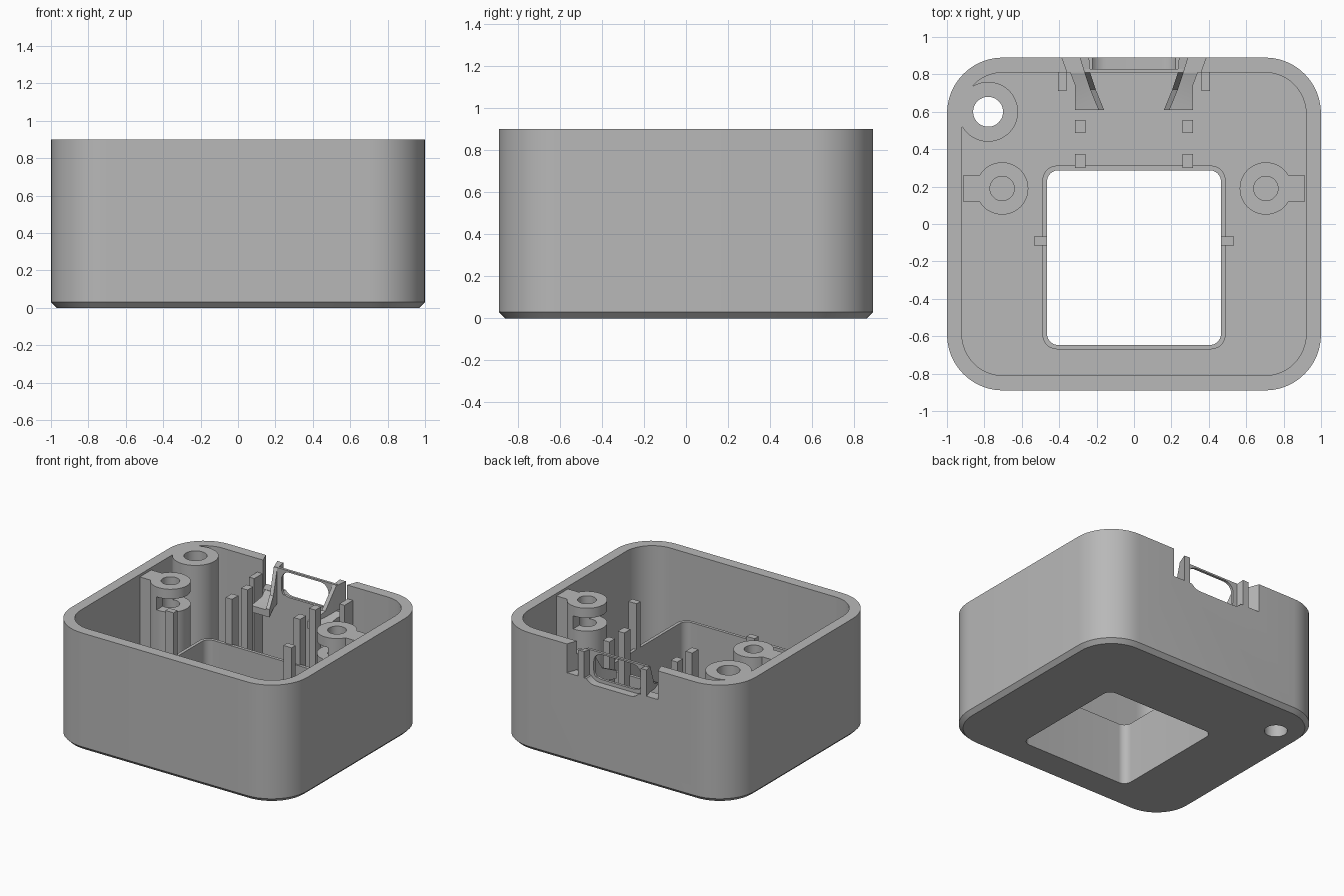
import bpy, bmesh, math
from mathutils import Matrix

if "Cube" in bpy.data.objects:
    bpy.data.objects.remove(bpy.data.objects["Cube"])

grey = bpy.data.materials.new("light grey plastic")
grey.diffuse_color = (0.48, 0.48, 0.48, 1)
grey.use_nodes = True
grey.node_tree.nodes["Principled BSDF"].inputs["Base Color"].default_value = grey.diffuse_color


def finish(name, bm):
    bmesh.ops.recalc_face_normals(bm, faces=bm.faces)
    me = bpy.data.meshes.new(name)
    bm.to_mesh(me)
    bm.free()
    me.materials.append(grey)
    ob = bpy.data.objects.new(name, me)
    bpy.context.collection.objects.link(ob)
    return ob


def round_rect(x0, x1, y0, y1, r, seg=12):
    pts = []
    for k, (cx, cy) in enumerate([(x1 - r, y1 - r), (x0 + r, y1 - r),
                                  (x0 + r, y0 + r), (x1 - r, y0 + r)]):
        for i in range(seg + 1):
            a = math.pi / 2 * (k + i / seg)
            pts.append((cx + r * math.cos(a), cy + r * math.sin(a)))
    return pts


def circle(cx, cy, r, n=48):
    return [(cx + r * math.cos(2 * math.pi * i / n),
             cy + r * math.sin(2 * math.pi * i / n)) for i in range(n)]


def prism(name, pts, z0, z1):
    """Vertical prism; z1 is one height or one per point."""
    tops = z1 if isinstance(z1, (list, tuple)) else [z1] * len(pts)
    bm = bmesh.new()
    lo = [bm.verts.new((x, y, z0)) for x, y in pts]
    hi = [bm.verts.new((x, y, z)) for (x, y), z in zip(pts, tops)]
    n = len(pts)
    bm.faces.new(lo)
    top = bm.faces.new(hi)
    for i in range(n):
        j = (i + 1) % n
        bm.faces.new((lo[i], lo[j], hi[j], hi[i]))
    if len(set(tops)) > 1:
        bmesh.ops.triangulate(bm, faces=[top])
    return finish(name, bm)


def box(name, x0, x1, y0, y1, z0, z1):
    return prism(name, [(x0, y0), (x1, y0), (x1, y1), (x0, y1)], z0, z1)


def y_cutter(pts, y0, y1):
    """Cutter with an x-z outline, running along y."""
    ob = prism("cutter", pts, -y1, -y0)
    ob.data.transform(Matrix.Rotation(math.pi / 2, 4, 'X'))
    return ob


def cut(ob, cutter):
    m = ob.modifiers.new("cut", 'BOOLEAN')
    m.operation = 'DIFFERENCE'
    m.solver = 'EXACT'
    m.object = cutter
    bpy.context.view_layer.objects.active = ob
    bpy.ops.object.modifier_apply(modifier=m.name)
    bpy.data.objects.remove(cutter)


FLOOR = 0.08
# Case: closed chain of rounded loops (outside, rim, cavity, floor, window collar)
loops = [
    (round_rect(-.97, .97, -.86, .86, .27), 0),
    (round_rect(-1, 1, -.89, .89, .30), .03),
    (round_rect(-1, 1, -.89, .89, .30), .9),
    (round_rect(-.92, .92, -.81, .81, .22), .9),
    (round_rect(-.92, .92, -.81, .81, .22), FLOOR),
    (round_rect(-.49, .49, -.67, .312, .08), FLOOR),
    (round_rect(-.49, .49, -.67, .312, .08), .47),
    (round_rect(-.465, .465, -.647, .287, .06), .47),
    (round_rect(-.465, .465, -.647, .287, .06), 0),
]
bm = bmesh.new()
rings = [[bm.verts.new((x, y, z)) for x, y in pts] for pts, z in loops]
for a, b in zip(rings, rings[1:] + rings[:1]):
    for i in range(len(a)):
        j = (i + 1) % len(a)
        bm.faces.new((a[i], a[j], b[j], b[i]))
case = finish("case", bm)

# Cable notch, port pocket, port opening and corner hole
cut(case, prism("cutter", [(-.40, .93), (.40, .93), (.345, .78), (-.345, .78)], .68, 1))
cut(case, y_cutter(round_rect(-.24, .24, .645, .98, .09), .83, .95))
cut(case, y_cutter(round_rect(-.20, .20, .672, .862, .07), .75, .95))
cut(case, prism("cutter", circle(-.78, .6, .08), -.1, 1))

# Thin port plate across the notch
plate = box("port_plate", -.26, .26, .81, .83, .67, .875)
cut(plate, y_cutter(round_rect(-.20, .20, .655, .862, .07), .75, .95))

# Corner boss with through hole
boss = prism("corner_boss", circle(-.78, .6, .16), .04, .9)
cut(boss, prism("cutter", circle(-.78, .6, .08), -.1, 1))

for s, side in ((-1, "left"), (1, "right")):
    # Side screw boss with rib to the wall and a nut slot facing inwards
    cx = s * .705
    boss = prism(side + "_screw_boss", circle(cx, .19, .14), .04, .885)
    cut(boss, prism("cutter", circle(cx, .19, .065), .3, 1))
    xs = sorted((cx + s * .02, cx - s * .2))
    cut(boss, box("cutter", xs[0], xs[1], 0, .4, .71, .81))
    xs = sorted((s * .82, s * .915))
    box(side + "_boss_rib", xs[0], xs[1], .12, .26, .04, .885)

    # Board support posts
    for name, a, b, y0, y1 in (("window_post", .465, .535, -.115, -.067),
                               ("front_board_post", .26, .315, .30, .375),
                               ("rear_board_post", .26, .315, .487, .555)):
        xs = sorted((s * a, s * b))
        box(side + "_" + name, xs[0], xs[1], y0, y1, .04, .82)

    # Small pillar on the back wall beside the notch
    xs = sorted((s * .36, s * .405))
    box(side + "_wall_pillar", xs[0], xs[1], .71, .82, .04, .795)

    # Cable guide: upright fin sloping down inwards, and a shelf beside it
    fin = [(.29, .89), (.24, .89), (.235, .81), (.205, .72), (.16, .61),
           (.19, .61), (.235, .72), (.265, .81)]
    prism(side + "_guide_fin", [(s * x, y) for x, y in fin], .60,
          [.88, .88, .87, .70, .65, .65, .70, .87])
    shelf = [(.345, .82), (.25, .82), (.20, .70), (.16, .61), (.315, .61), (.315, .74)]
    prism(side + "_guide_shelf", [(s * x, y) for x, y in shelf], .59,
          [.68, .68, .65, .64, .64, .66])

# Smooth the curved walls, keep edges sharp
for ob in bpy.context.scene.objects:
    ob.select_set(True)
bpy.context.view_layer.objects.active = case
bpy.ops.object.shade_smooth_by_angle(angle=math.radians(30))
